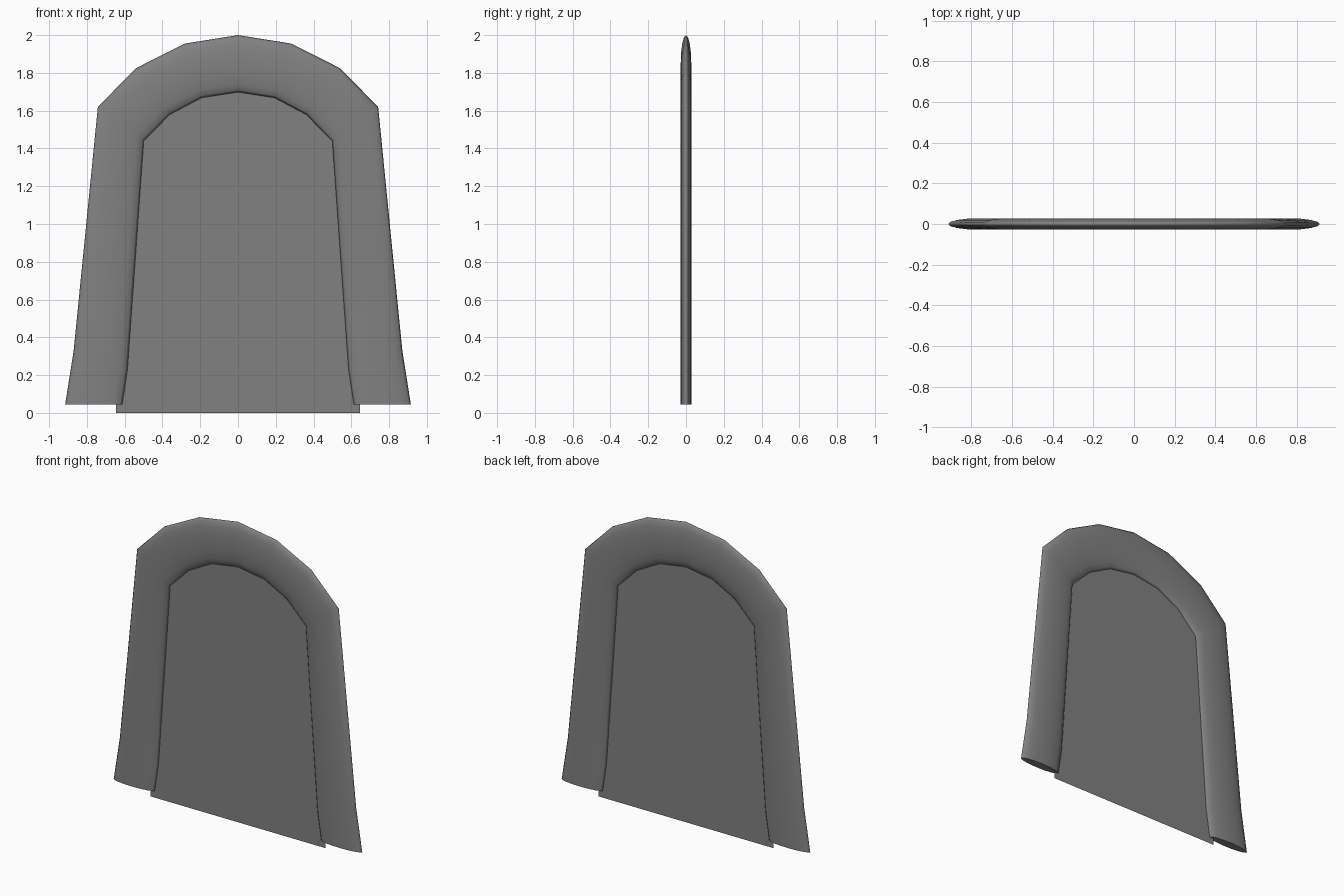
import bpy
import bmesh
import math

cube = bpy.data.objects.get("Cube")
if cube:
    bpy.data.objects.remove(cube, do_unlink=True)

SIDES = 16
HALF_DEPTH = 0.028

# Right-hand half outlines (x, z), from the foot up to the crown
OUTER = [(0.915, 0.045), (0.87, 0.33), (0.742, 1.62), (0.54, 1.825), (0.283, 1.955), (0, 2.0)]
INNER = [(0.613, 0.045), (0.585, 0.23), (0.499, 1.44), (0.36, 1.58), (0.193, 1.668), (0, 1.698)]


def mirrored(half):
    """Continue a half outline down the other side."""
    return half + [(-x, z) for x, z in reversed(half[:-1])]


def make_material(name, value):
    mat = bpy.data.materials.new(name)
    mat.use_nodes = True
    color = (value, value, value, 1)
    mat.diffuse_color = color
    mat.node_tree.nodes["Principled BSDF"].inputs["Base Color"].default_value = color
    return mat


def finish(name, bm, mat):
    mesh = bpy.data.meshes.new(name)
    bm.to_mesh(mesh)
    bm.free()
    obj = bpy.data.objects.new(name, mesh)
    bpy.context.collection.objects.link(obj)
    mesh.materials.append(mat)
    return obj


grey = make_material("mid grey", 0.22)

# Arched frame: an elliptical section carried along the arch
bm = bmesh.new()
rings = []
for (ox, oz), (ix, iz) in zip(mirrored(OUTER), mirrored(INNER)):
    ring = []
    for k in range(SIDES):
        angle = math.tau * k / SIDES
        t = (1 + math.cos(angle)) / 2
        ring.append(bm.verts.new((ix + (ox - ix) * t,
                                  HALF_DEPTH * math.sin(angle),
                                  iz + (oz - iz) * t)))
    rings.append(ring)
for a, b in zip(rings, rings[1:]):
    for k in range(SIDES):
        n = (k + 1) % SIDES
        bm.faces.new((a[k], a[n], b[n], b[k])).smooth = True
# Flat feet
for ring in (rings[0], rings[-1]):
    bm.faces.new(ring)
bmesh.ops.recalc_face_normals(bm, faces=bm.faces)
for edge in bm.edges:
    if any(len(f.verts) > 4 for f in edge.link_faces):
        edge.smooth = False
finish("arched_frame", bm, grey)

# Flat panel filling the opening, tucked into the frame
bm = bmesh.new()
tucked = [(x + (ox - x) * 0.12, z + (oz - z) * 0.12)
          for (x, z), (ox, oz) in zip(INNER, OUTER)]
half = [(0.645, 0.0), (0.645, 0.045)] + tucked[1:]
bm.faces.new([bm.verts.new((x, 0, z)) for x, z in reversed(mirrored(half))])
finish("infill_panel", bm, grey)
